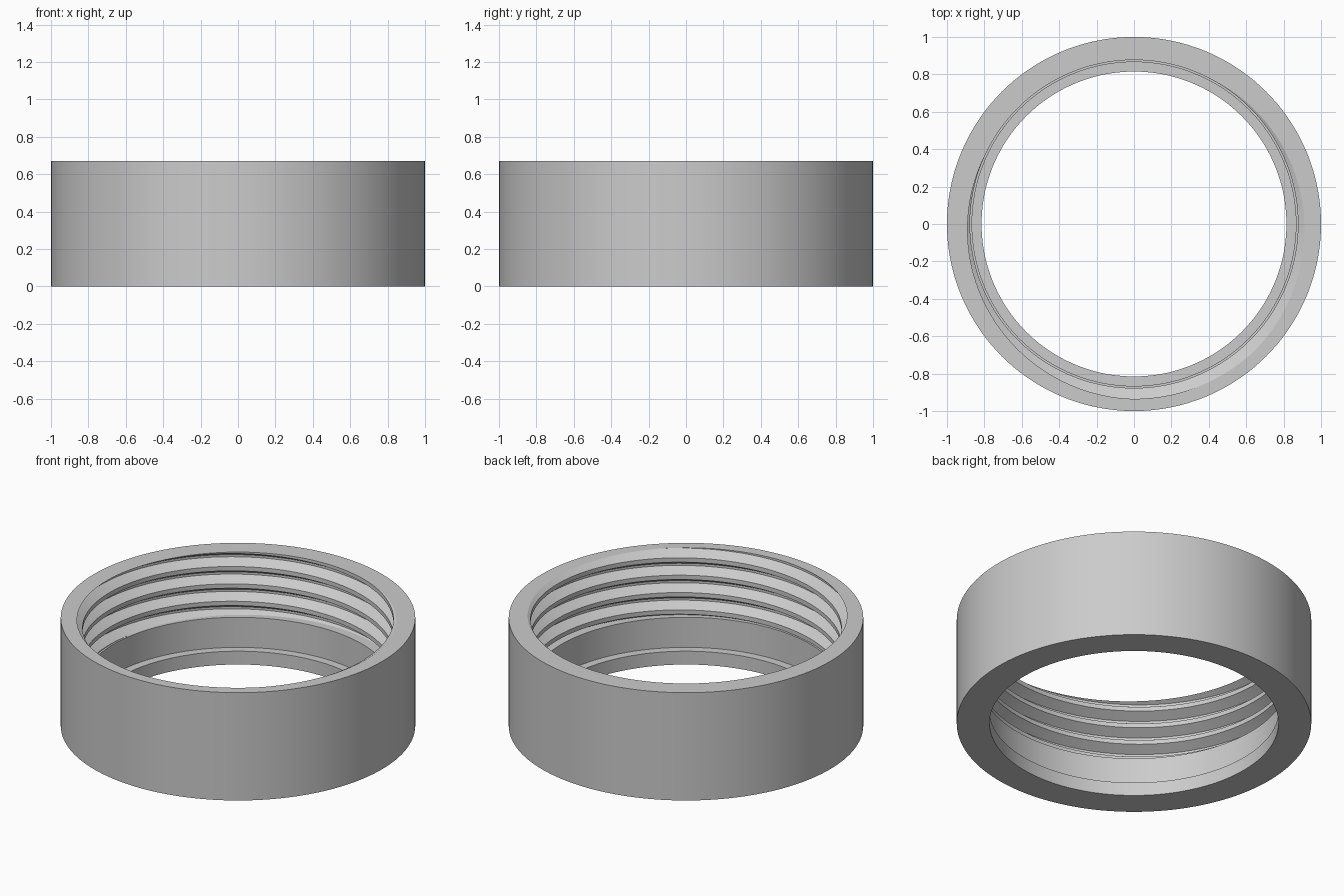
import bpy, bmesh
from math import cos, sin, tau, radians

cube = bpy.data.objects.get("Cube")
if cube:
    bpy.data.objects.remove(cube, do_unlink=True)

SEGMENTS = 144
HEIGHT = 0.671
THREAD_BOTTOM = 0.27
PITCH = 0.108
MINOR, MAJOR = 0.877, 0.935
# Groove breakpoints along one pitch: lower flank, root, upper flank, crest
BREAKS = (0, 0.3125, 0.4375, 0.75, 1)
START = HEIGHT - PITCH * (BREAKS[2] + 268 / 360)


def groove_radius(turn, z):
    """Bore radius at a height, for an angle given in turns."""
    u = ((z - START) / PITCH - turn) % 1
    rise = min(u / BREAKS[1], (BREAKS[3] - u) / BREAKS[1], 1)
    return MINOR + (MAJOR - MINOR) * max(rise, 0)


def add_vert(bm, turn, r, z):
    return bm.verts.new((r * cos(tau * turn), r * sin(tau * turn), z))


def add_strip(bm, a, b):
    """Join two neighbouring columns of vertices, skipping collapsed quads."""
    for quad in zip(a, a[1:], b[1:], b):
        heights = [v.co.z for v in quad]
        if max(heights) - min(heights) > 1e-6:
            bm.faces.new((quad[0], quad[3], quad[2], quad[1]))


bm = bmesh.new()

# Helical thread, trimmed flat at the ledge and the rim
previous = None
for step in range(-5 * SEGMENTS, 3 * SEGMENTS + 1):
    turn = step / SEGMENTS
    column = []
    for u in BREAKS:
        z = START + PITCH * (u + turn)
        z = min(max(z, THREAD_BOTTOM), HEIGHT)
        column.append(add_vert(bm, turn, groove_radius(turn, z), z))
    if previous:
        add_strip(bm, previous, column)
    previous = column

# Ledge, plain bore, bottom lip, outer wall and rim
body = [(0.866, THREAD_BOTTOM), (0.866, 0.083), (0.815, 0.083),
        (0.815, 0), (1, 0), (1, HEIGHT)]
columns = []
for step in range(SEGMENTS):
    turn = step / SEGMENTS
    profile = ([(groove_radius(turn, THREAD_BOTTOM), THREAD_BOTTOM)] + body
               + [(groove_radius(turn, HEIGHT), HEIGHT)])
    columns.append([add_vert(bm, turn, r, z) for r, z in profile])
for a, b in zip(columns, columns[1:] + columns[:1]):
    for quad in zip(a, a[1:], b[1:], b):
        bm.faces.new(quad)

bmesh.ops.remove_doubles(bm, verts=bm.verts[:], dist=1e-5)
loose = [v for v in bm.verts if not v.link_faces]
bmesh.ops.delete(bm, geom=loose, context='VERTS')
bmesh.ops.recalc_face_normals(bm, faces=bm.faces[:])

mesh = bpy.data.meshes.new("threaded_ring")
bm.to_mesh(mesh)
bm.free()
ring = bpy.data.objects.new("threaded_ring", mesh)
bpy.context.collection.objects.link(ring)

# Plain grey
grey = bpy.data.materials.new("light_grey")
grey.use_nodes = True
colour = (0.6, 0.6, 0.6, 1)
grey.diffuse_color = colour
grey.node_tree.nodes["Principled BSDF"].inputs["Base Color"].default_value = colour
mesh.materials.append(grey)

bpy.ops.object.select_all(action='DESELECT')
ring.select_set(True)
bpy.context.view_layer.objects.active = ring
bpy.ops.object.shade_smooth_by_angle(angle=radians(25))
